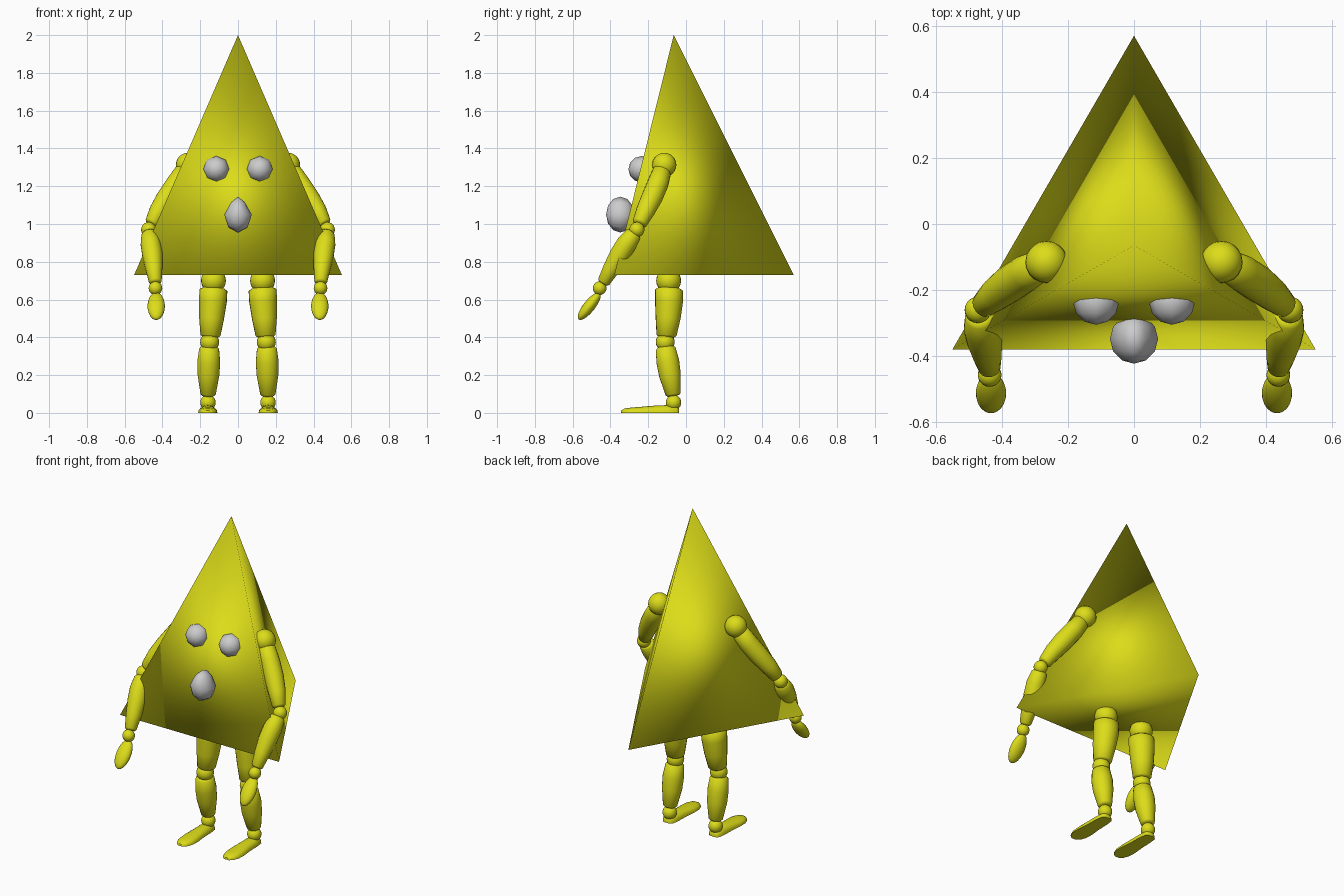
import bpy, bmesh, math
from mathutils import Vector, Matrix

if "Cube" in bpy.data.objects:
    bpy.data.objects.remove(bpy.data.objects["Cube"])

yellow = bpy.data.materials.new("yellow")
yellow.diffuse_color = (0.72, 0.72, 0.01, 1)
yellow.use_nodes = True
yellow.node_tree.nodes["Principled BSDF"].inputs["Base Color"].default_value = yellow.diffuse_color


def finish(name, bm, mat=yellow, mirror=True):
    bmesh.ops.recalc_face_normals(bm, faces=bm.faces)
    for f in bm.faces:
        f.smooth = True
    me = bpy.data.meshes.new(name)
    bm.to_mesh(me)
    bm.free()
    ob = bpy.data.objects.new(name, me)
    bpy.context.collection.objects.link(ob)
    if mat:
        me.materials.append(mat)
    if mirror:
        m = ob.modifiers.new("mirror", 'MIRROR')
        m.use_mirror_merge = False
    return ob


def ball(name, loc, size, rot=0, u=20, v=12, mat=yellow, mirror=True, shape=None):
    bm = bmesh.new()
    bmesh.ops.create_uvsphere(bm, u_segments=u, v_segments=v, radius=1)
    if shape:
        for vert in bm.verts:
            shape(vert.co)
    mx = Matrix.Translation(loc) @ Matrix.Rotation(rot, 4, 'X') @ Matrix.Diagonal((*size, 1))
    bmesh.ops.transform(bm, matrix=mx, verts=bm.verts)
    return finish(name, bm, mat, mirror)


def loft(bm, rings):
    rows = [[bm.verts.new(p) for p in ring] for ring in rings]
    n = len(rows[0])
    for a, b in zip(rows, rows[1:]):
        for i in range(n):
            bm.faces.new((a[i], a[(i + 1) % n], b[(i + 1) % n], b[i]))
    bm.faces.new(rows[0])
    bm.faces.new(rows[-1])


def limb(name, stations, n=20):
    """Swollen tube through (x, y, z, radius) stations, with rounded ends."""
    pts = [(Vector(s[:3]), s[3]) for s in stations]
    axis = (pts[-1][0] - pts[0][0]).normalized()
    q = axis.to_track_quat('Z', 'Y')
    (p0, r0), (p1, r1) = pts[0], pts[-1]
    pts = [(p0 - axis * 0.012, r0 * 0.75)] + pts + [(p1 + axis * 0.01, r1 * 0.75)]
    bm = bmesh.new()
    loft(bm, [[p + q @ Vector((r * math.cos(k * math.tau / n), r * math.sin(k * math.tau / n), 0))
               for k in range(n)] for p, r in pts])
    return finish(name, bm)


# Pyramid body
bm = bmesh.new()
apex = bm.verts.new((0, -0.065, 2.0))
base = [bm.verts.new(p) for p in ((-0.55, -0.38, 0.73), (0.55, -0.38, 0.73), (0, 0.57, 0.73))]
bm.faces.new(base)
for i in range(3):
    bm.faces.new((base[i], base[(i + 1) % 3], apex))
finish("body", bm, mirror=False)

# Low-poly grey eyes and nose, poles facing forward
ball("eyes", (0.115, -0.235, 1.29), (0.07, 0.07, 0.07), math.pi / 2, 8, 6, None)


def narrow_top(co):
    if co.y > 0:
        co.x *= 1 - 0.45 * co.y


ball("nose", (0, -0.348, 1.05), (0.073, 0.095, 0.075), math.pi / 2, 8, 6, None, False, narrow_top)

# Arms
ball("shoulders", (0.265, -0.115, 1.313), (0.064,) * 3)
limb("upper_arms", [(0.288, -0.128, 1.275, 0.05), (0.325, -0.148, 1.215, 0.056),
                    (0.375, -0.18, 1.14, 0.056), (0.42, -0.214, 1.07, 0.05),
                    (0.455, -0.245, 1.005, 0.039)])
ball("elbows", (0.473, -0.26, 0.97), (0.04,) * 3)
limb("forearms", [(0.467, -0.28, 0.945, 0.045), (0.462, -0.315, 0.895, 0.054),
                  (0.453, -0.352, 0.835, 0.054), (0.445, -0.395, 0.765, 0.045),
                  (0.438, -0.435, 0.695, 0.034)])
ball("wrists", (0.437, -0.457, 0.66), (0.036,) * 3)
ball("hands", (0.433, -0.512, 0.565), (0.046, 0.031, 0.09), -math.atan2(0.62, 0.78))

# Legs
ball("hips", (0.13, -0.092, 0.70), (0.066,) * 3)
limb("thighs", [(0.13, -0.09, 0.65, 0.074), (0.133, -0.09, 0.59, 0.074),
                (0.14, -0.095, 0.50, 0.066), (0.146, -0.103, 0.41, 0.053)])
ball("knees", (0.15, -0.11, 0.375), (0.05,) * 3)
limb("calves", [(0.153, -0.108, 0.34, 0.053), (0.155, -0.096, 0.27, 0.061),
                (0.156, -0.085, 0.20, 0.058), (0.158, -0.068, 0.10, 0.041)])
ball("ankles", (0.159, -0.066, 0.055), (0.041,) * 3)

# Flat-soled feet: domed sections from heel to toe (y, half width, height)
sections = [(-0.036, 0.022, 0.025), (-0.05, 0.036, 0.037), (-0.10, 0.042, 0.041),
            (-0.17, 0.044, 0.038), (-0.24, 0.051, 0.032), (-0.29, 0.049, 0.028),
            (-0.325, 0.036, 0.023), (-0.343, 0.016, 0.013)]
bm = bmesh.new()
loft(bm, [[Vector((0.16 + w * math.cos(math.pi * k / 10), y, h * math.sin(math.pi * k / 10) ** 0.7 if 0 < k < 10 else 0))
           for k in range(11)] for y, w, h in sections])
feet = finish("feet", bm)
bpy.context.view_layer.objects.active = feet
feet.select_set(True)
bpy.ops.object.shade_smooth_by_angle(angle=math.radians(50))
